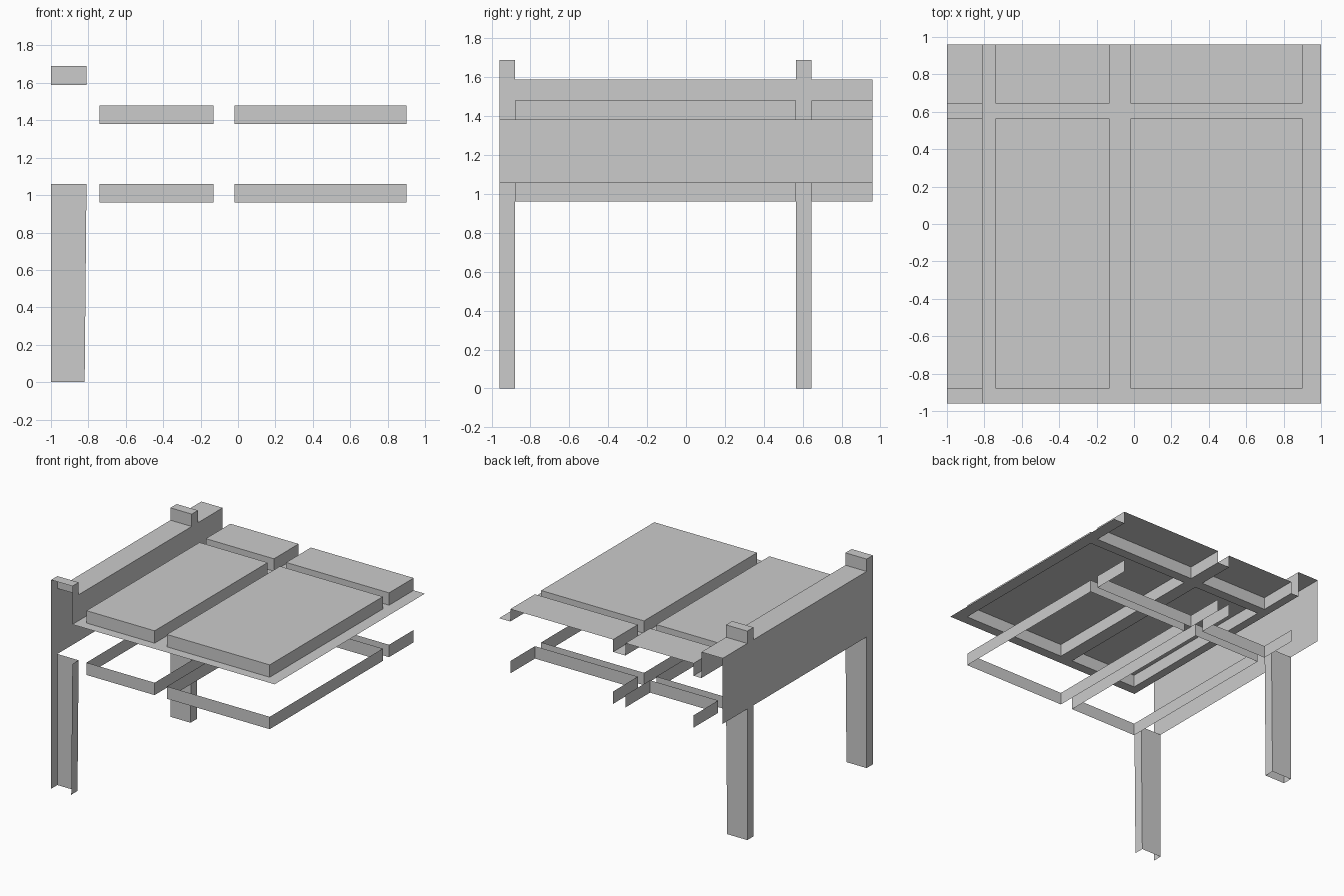
import bpy

if "Cube" in bpy.data.objects:
    bpy.data.objects.remove(bpy.data.objects["Cube"])

# Key lines of the tile; its front and back ends are open
X0, X1, X2 = -1.0, -0.81, 1.0
Y0, Y1 = -0.96, 0.96
COLS = [(-0.74, -0.13), (-0.02, 0.90)]      # panel spans in x
ROWS = [(-0.88, 0.565), (0.645, Y1)]        # panel spans in y
POSTS = [(Y0, -0.88), (0.565, 0.645)]       # post spans in y
LOW, SKIRT, DECK, PANEL, RAIL, CAP = 0.96, 1.06, 1.38, 1.48, 1.59, 1.69


def make(name, quads):
    """Object from a list of quads, with shared corners welded."""
    verts, faces = {}, []
    for q in quads:
        faces.append([verts.setdefault(tuple(round(c, 4) for c in p), len(verts)) for p in q])
    me = bpy.data.meshes.new(name)
    me.from_pydata(list(verts), [], faces)
    ob = bpy.data.objects.new(name, me)
    bpy.context.collection.objects.link(ob)


def flat(x, y, z):
    """Horizontal quad facing up."""
    return [(x[0], y[0], z), (x[1], y[0], z), (x[1], y[1], z), (x[0], y[1], z)]


def walls(x, y, z, taper=0.0):
    """Outward side walls of a box, leaving out those on the open tile ends."""
    (a, b), (c, d), (lo, hi) = x, y, z
    bl = b - taper
    quads = [[(a, d, lo), (a, c, lo), (a, c, hi), (a, d, hi)],
             [(bl, c, lo), (bl, d, lo), (b, d, hi), (b, c, hi)]]
    if c > Y0:
        quads.append([(a, c, lo), (bl, c, lo), (b, c, hi), (a, c, hi)])
    if d < Y1:
        quads.append([(bl, d, lo), (a, d, lo), (a, d, hi), (b, d, hi)])
    return quads


def sheet(xs, ys, z, holes):
    """Grid of flat cells, skipping the given holes."""
    cells = [(x, y) for x in zip(xs, xs[1:]) for y in zip(ys, ys[1:])]
    return [flat(x, y, z) for x, y in cells if (x, y) not in holes]


# Deck with openings under each raised panel
panels = [(c, r) for c in COLS for r in ROWS]
make("deck", sheet([X1, *COLS[0], *COLS[1], X2], [Y0, *ROWS[0], *ROWS[1]], DECK, panels))

# Raised panels above and matching open frames below
for i, (c, r) in enumerate(panels, 1):
    make(f"raised_panel_{i}", walls(c, r, (DECK, PANEL)) + [flat(c, r, PANEL)])
    make(f"lower_frame_{i}", walls(c, r, (LOW, SKIRT)))

# Side rail: outer wall, inner wall and top ledge
rail = sheet([X0, X1], [*POSTS[0], *POSTS[1], Y1], RAIL, [((X0, X1), p) for p in POSTS])
rail.append([(X0, Y1, SKIRT), (X0, Y0, SKIRT), (X0, Y0, RAIL), (X0, Y1, RAIL)])
rail.append([(X1, Y0, DECK), (X1, Y1, DECK), (X1, Y1, RAIL), (X1, Y0, RAIL)])
make("side_rail", rail)

# Posts: cap above the rail, slightly tapered leg below
for i, p in enumerate(POSTS, 1):
    make(f"post_cap_{i}", walls((X0, X1), p, (RAIL, CAP)) + [flat((X0, X1), p, CAP)])
    make(f"leg_{i}", walls((X0, X1), p, (0.0, SKIRT), taper=0.01))
